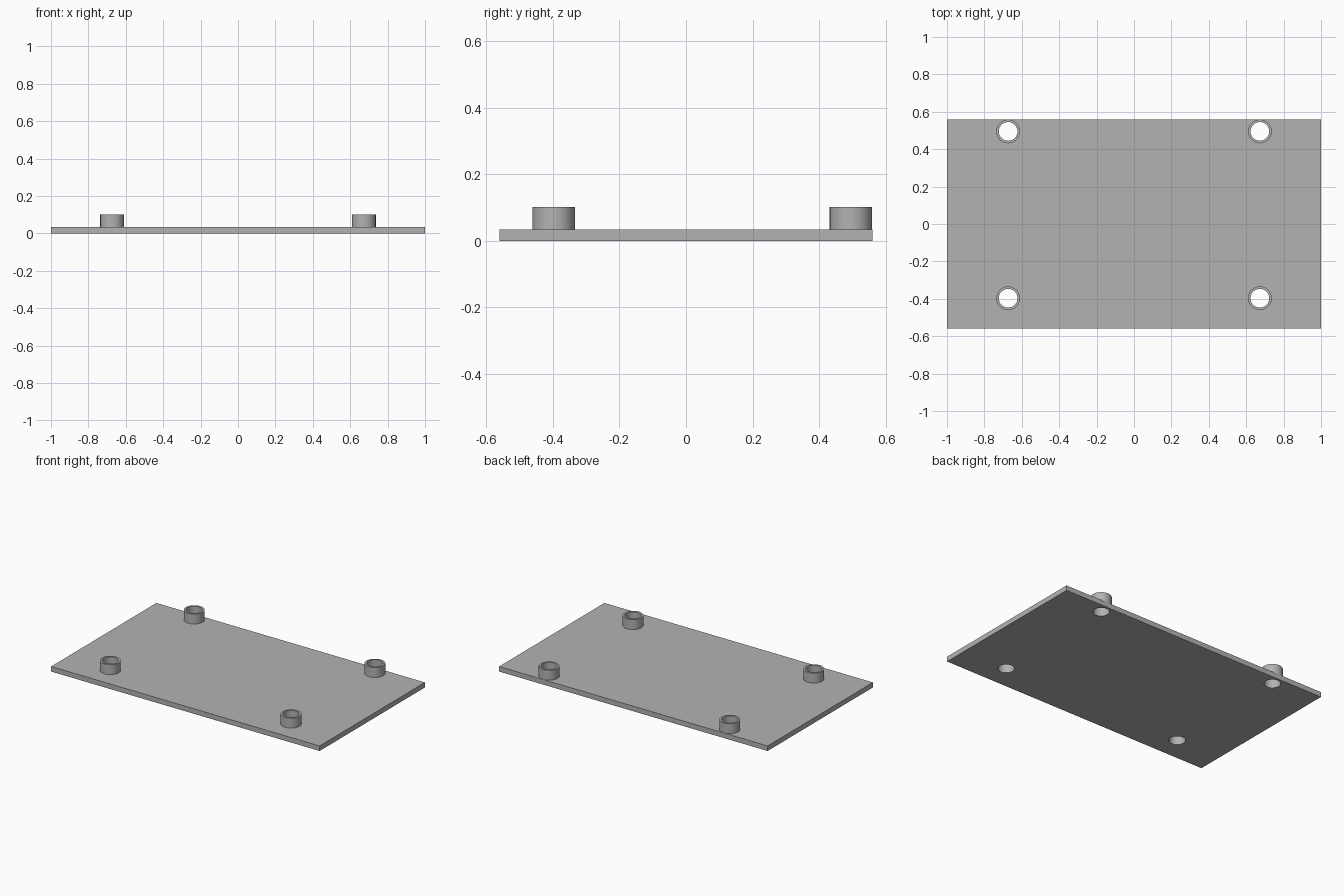
import bpy, bmesh, math

if "Cube" in bpy.data.objects:
    bpy.data.objects.remove(bpy.data.objects["Cube"])

HALF_X, HALF_Y, THICK, TOP = 1.0, 0.56, 0.034, 0.101
R_OUT, R_IN, SIDES = 0.0635, 0.05, 48
SPOTS = [(x, y) for x in (-0.673, 0.673) for y in (-0.397, 0.495)]

grey = bpy.data.materials.new("grey")
grey.diffuse_color = (0.45, 0.45, 0.45, 1)
grey.use_nodes = True
grey.node_tree.nodes["Principled BSDF"].inputs["Base Color"].default_value = grey.diffuse_color


def make_object(name, bm):
    bmesh.ops.recalc_face_normals(bm, faces=bm.faces)
    mesh = bpy.data.meshes.new(name)
    bm.to_mesh(mesh)
    bm.free()
    mesh.materials.append(grey)
    obj = bpy.data.objects.new(name, mesh)
    bpy.context.collection.objects.link(obj)
    return obj


def smooth(obj):
    bpy.ops.object.select_all(action='DESELECT')
    obj.select_set(True)
    bpy.context.view_layer.objects.active = obj
    bpy.ops.object.shade_smooth_by_angle(angle=math.radians(30))


# Flat base plate
bm = bmesh.new()
bmesh.ops.create_cube(bm, size=1)
bmesh.ops.scale(bm, vec=(2 * HALF_X, 2 * HALF_Y, THICK), verts=bm.verts)
bmesh.ops.translate(bm, vec=(0, 0, THICK / 2), verts=bm.verts)
plate = make_object("base_plate", bm)

# Four through holes
bm = bmesh.new()
for x, y in SPOTS:
    hole = bmesh.ops.create_cone(bm, cap_ends=True, segments=SIDES,
                                 radius1=R_IN, radius2=R_IN, depth=0.2)
    bmesh.ops.translate(bm, vec=(x, y, 0), verts=hole["verts"])
cutter = make_object("hole_cutter", bm)
cut = plate.modifiers.new("holes", 'BOOLEAN')
cut.operation = 'DIFFERENCE'
cut.solver = 'EXACT'
cut.object = cutter
bpy.context.view_layer.objects.active = plate
bpy.ops.object.modifier_apply(modifier=cut.name)
bpy.data.objects.remove(cutter)
smooth(plate)

# Hollow standoff at each hole, open underneath where it meets the plate
PROFILE = [(R_OUT, THICK), (R_OUT, TOP), (R_IN, TOP), (R_IN, THICK)]
for i, (x, y) in enumerate(SPOTS, 1):
    bm = bmesh.new()
    rings = []
    for r, z in PROFILE:
        angles = [math.tau * k / SIDES for k in range(SIDES)]
        rings.append([bm.verts.new((x + r * math.cos(a), y + r * math.sin(a), z))
                      for a in angles])
    for low, high in zip(rings, rings[1:]):
        for k in range(SIDES):
            n = (k + 1) % SIDES
            bm.faces.new((low[k], low[n], high[n], high[k]))
    smooth(make_object(f"standoff_{i}", bm))
